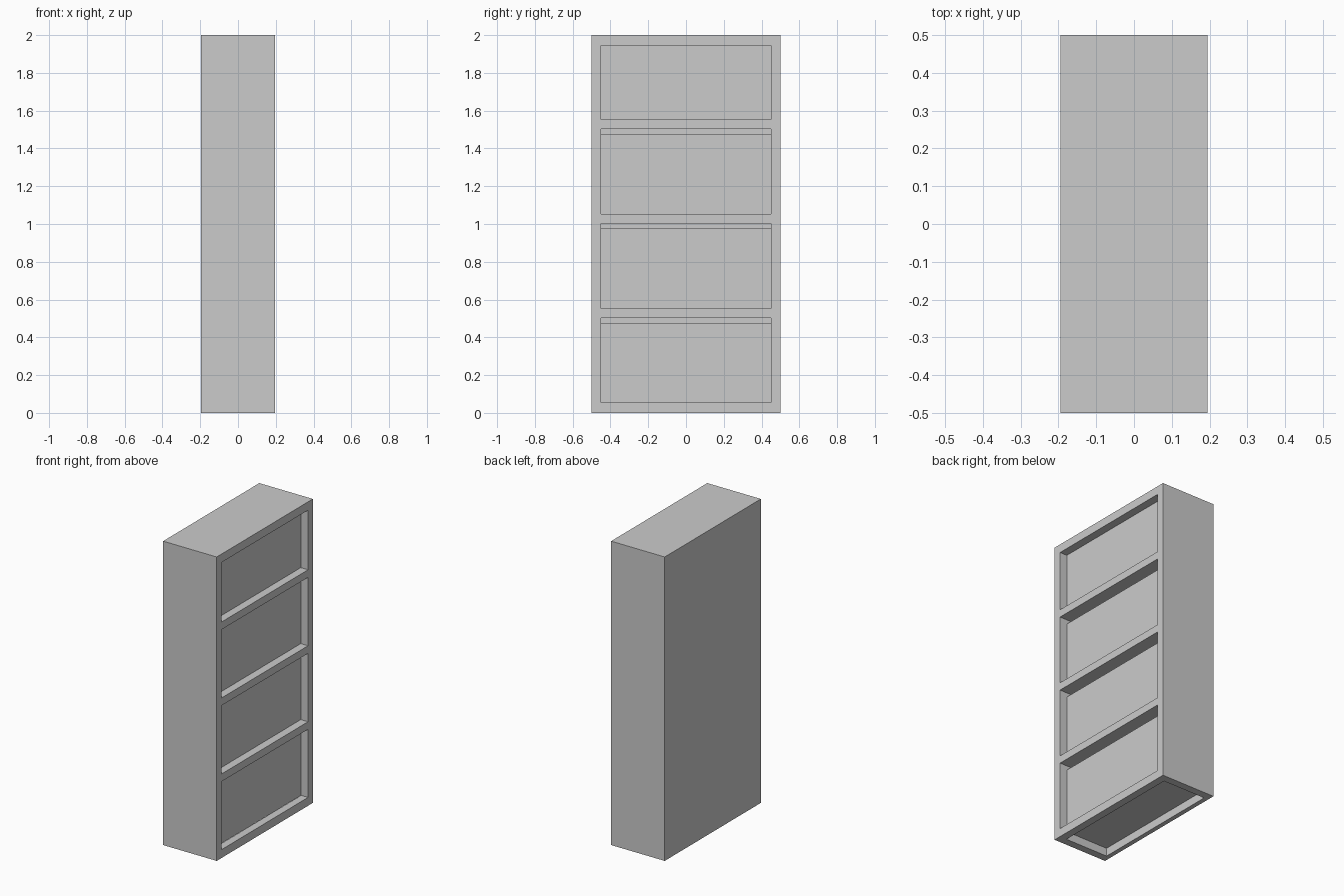
import bpy

if "Cube" in bpy.data.objects:
    bpy.data.objects.remove(bpy.data.objects["Cube"])

X, Y, H = 0.195, 0.5, 2.0   # half depth, half width, height
T = 0.05                    # board thickness
BACK = 0.03                 # back panel thickness
PITCH = 0.5                 # drawer spacing


def box(name, x0, x1, y0, y1, z0, z1):
    bpy.ops.mesh.primitive_cube_add(
        size=1, location=((x0 + x1) / 2, (y0 + y1) / 2, (z0 + z1) / 2))
    ob = bpy.context.object
    ob.name = name
    ob.scale = (x1 - x0, y1 - y0, z1 - z0)
    bpy.ops.object.transform_apply(location=False, rotation=False, scale=True)
    return ob


# cabinet shell: two sides, back and top
for side, s in (("left", -1), ("right", 1)):
    a, b = sorted((s * Y, s * (Y - T)))
    box(side + "_side", -X + BACK, X, a, b, 0, H)
box("back_panel", -X, -X + BACK, -Y, Y, 0, H)
box("top_panel", -X + BACK, X, -Y + T, Y - T, H - T - 0.005, H)

# front bottom rail, with the underside left open behind it
box("bottom_rail", X - T, X, -Y + T, Y - T, 0, T + 0.005)

# shelves dividing the bays
for i in range(1, 4):
    z = i * PITCH + 0.003
    box(f"shelf_{i}", -X + BACK, X, -Y + T, Y - T, z, z + T)

# recessed open-topped drawers, one per bay
for i in range(4):
    z0 = i * PITCH + T + 0.003
    z1 = (i + 1) * PITCH - 0.025 if i < 3 else H - T
    xf, xb, w, t = X - T - 0.003, -X + BACK, Y - T, 0.02
    box(f"drawer_{i}_bottom", xb, xf, -w, w, z0, z0 + t)
    box(f"drawer_{i}_front", xf - t, xf, -w, w, z0 + t, z1)
    box(f"drawer_{i}_back", xb, xb + t, -w, w, z0 + t, z1)
    for side, s in (("left", -1), ("right", 1)):
        a, b = sorted((s * w, s * (w - t)))
        box(f"drawer_{i}_{side}", xb + t, xf - t, a, b, z0 + t, z1)
